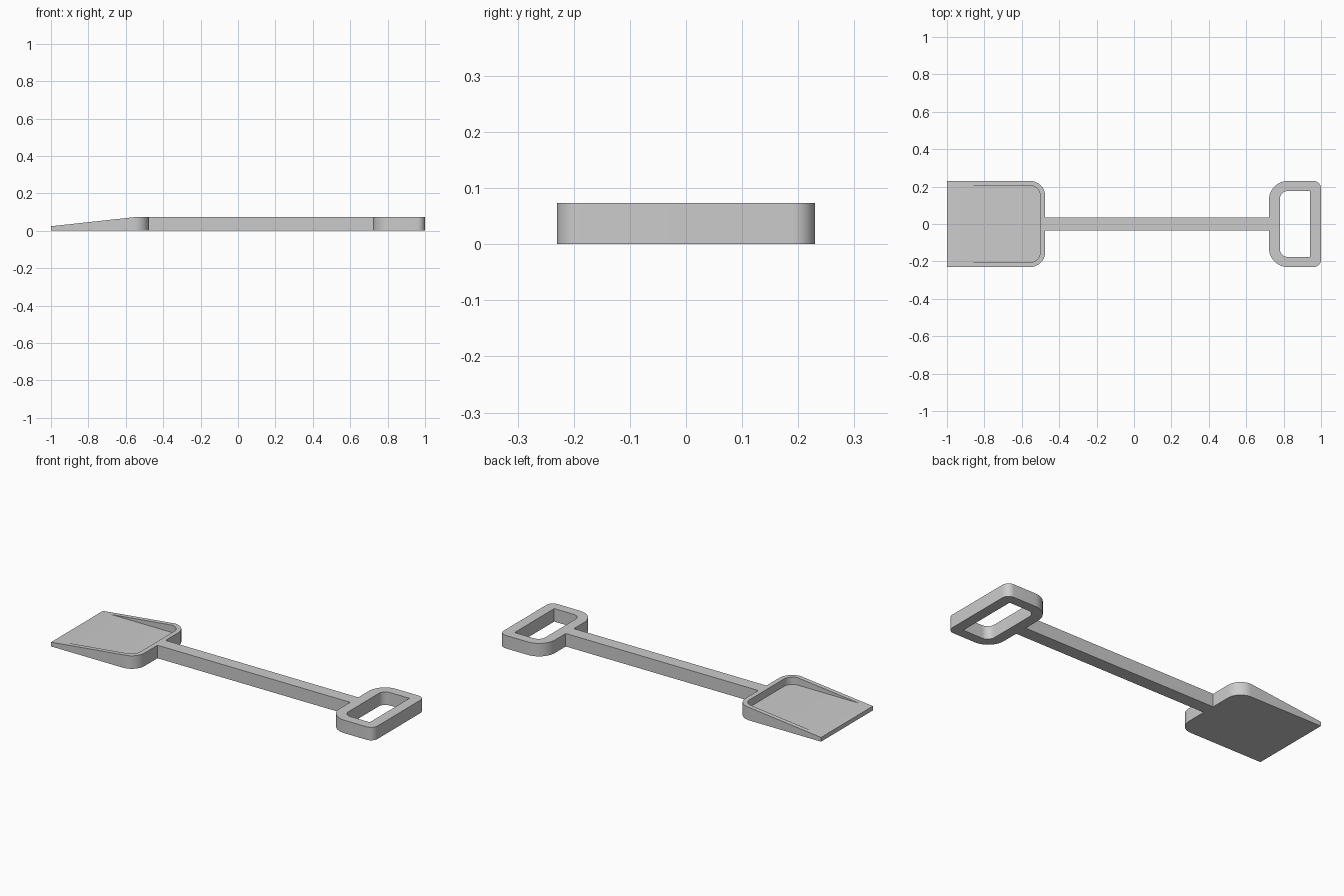
import bpy, bmesh
from math import sin, cos, pi

if "Cube" in bpy.data.objects:
    bpy.data.objects.remove(bpy.data.objects["Cube"])

H = 0.073    # overall thickness
LIP = 0.024  # blade thickness at the front edge


def outline(x0, x1, hw, r_left, r_right, n=12):
    """Rectangle symmetric in y, with separate corner radii at its two ends."""
    pts = []
    corners = [(x1, hw, r_right, -1, -1, 0), (x0, hw, r_left, 1, -1, pi / 2),
               (x0, -hw, r_left, 1, 1, pi), (x1, -hw, r_right, -1, 1, 3 * pi / 2)]
    for x, y, r, sx, sy, a0 in corners:
        if r == 0:
            pts.append((x, y))
            continue
        for i in range(n + 1):
            a = a0 + pi / 2 * i / n
            pts.append((x + sx * r + r * cos(a), y + sy * r + r * sin(a)))
    return pts


def prism(name, pts, z0, z1):
    bm = bmesh.new()
    base = bm.faces.new([bm.verts.new((x, y, z0)) for x, y in pts])
    ext = bmesh.ops.extrude_face_region(bm, geom=[base])
    for v in ext["geom"]:
        if isinstance(v, bmesh.types.BMVert):
            v.co.z = z1
    bmesh.ops.recalc_face_normals(bm, faces=bm.faces)
    me = bpy.data.meshes.new(name)
    bm.to_mesh(me)
    bm.free()
    ob = bpy.data.objects.new(name, me)
    bpy.context.collection.objects.link(ob)
    return ob


def activate(ob):
    bpy.ops.object.select_all(action='DESELECT')
    ob.select_set(True)
    bpy.context.view_layer.objects.active = ob


def cut(ob, cutter):
    cutter.hide_render = True
    m = ob.modifiers.new("cut", 'BOOLEAN')
    m.operation, m.solver, m.object = 'DIFFERENCE', 'EXACT', cutter
    activate(ob)
    bpy.ops.object.modifier_apply(modifier=m.name)
    bpy.data.objects.remove(cutter)


# Blade: rounded at the back, sloping down to a thin front lip
blade = prism("blade", outline(-1, -0.475, 0.23, 0, 0.08), 0, H)
bm = bmesh.new()
bm.from_mesh(blade.data)
slope = (H - LIP) / 0.45
res = bmesh.ops.bisect_plane(bm, geom=bm.verts[:] + bm.edges[:] + bm.faces[:],
                             plane_co=(-1, 0, LIP), plane_no=(-slope, 0, 1),
                             clear_outer=True)
bmesh.ops.holes_fill(bm, edges=[e for e in bm.edges if e.is_boundary], sides=0)
bmesh.ops.recalc_face_normals(bm, faces=bm.faces)
bm.to_mesh(blade.data)
bm.free()
# Hollow inside the rim
cut(blade, prism("blade_cutter", outline(-1.1, -0.502, 0.205, 0, 0.053), 0.0315, 0.2))

# Shaft
shaft = prism("shaft", outline(-0.475, 0.722, 0.036, 0, 0), 0, H)

# Handle: D-shaped frame with an opening
handle = prism("handle", outline(0.722, 1, 0.23, 0.1, 0.04), 0, H)
cut(handle, prism("handle_cutter", outline(0.78, 0.942, 0.176, 0.042, 0), -0.1, 0.2))

for ob in (blade, shaft, handle):
    activate(ob)
    bpy.ops.object.shade_smooth_by_angle()
